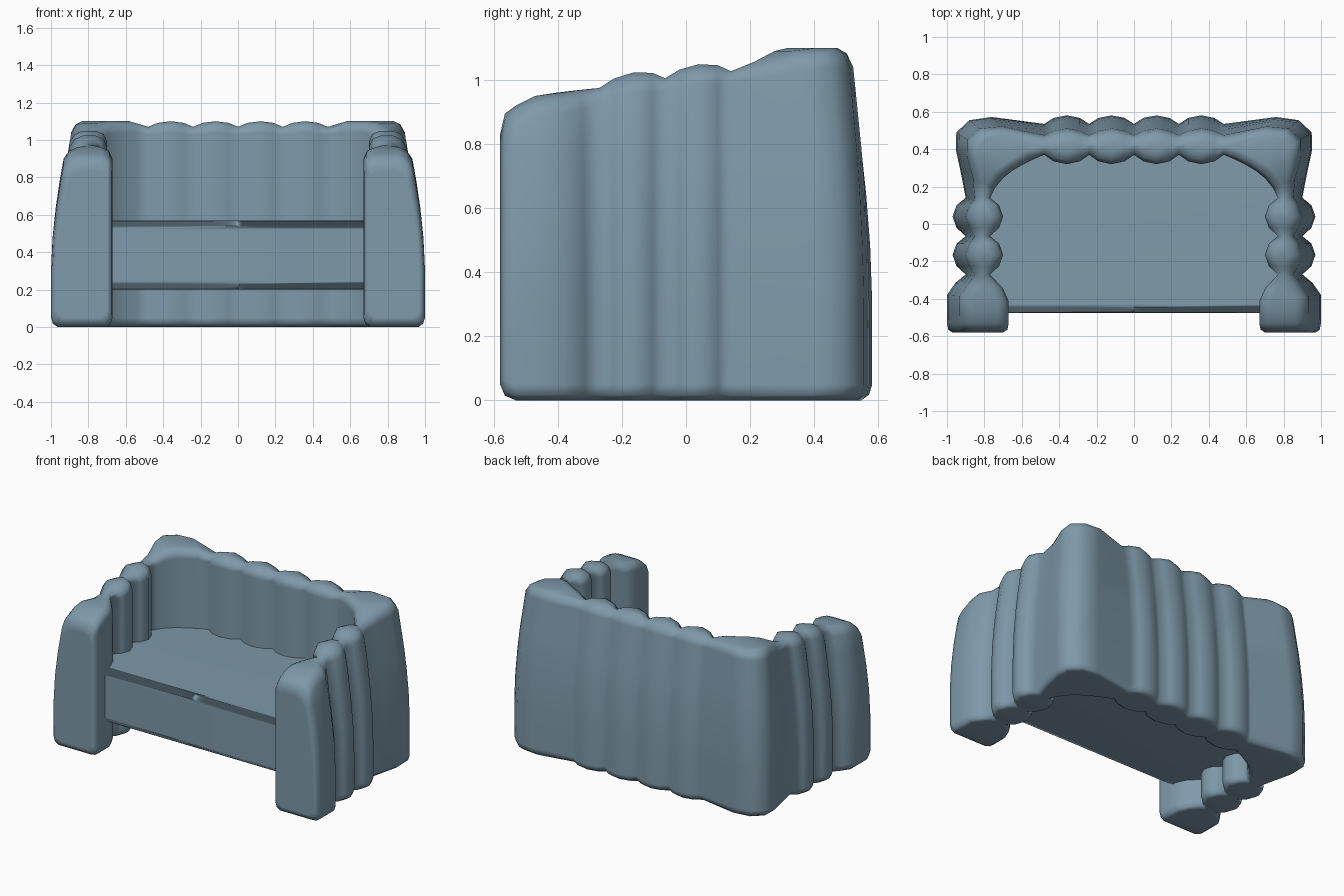
import bpy, bmesh
from mathutils import Vector

if "Cube" in bpy.data.objects:
    bpy.data.objects.remove(bpy.data.objects["Cube"])

mat = bpy.data.materials.new("blue_grey_upholstery")
mat.diffuse_color = (0.21, 0.32, 0.40, 1)
mat.use_nodes = True
mat.node_tree.nodes["Principled BSDF"].inputs["Base Color"].default_value = mat.diffuse_color


def make_object(name, bm):
    bmesh.ops.recalc_face_normals(bm, faces=bm.faces)
    for f in bm.faces:
        f.smooth = True
    me = bpy.data.meshes.new(name)
    bm.to_mesh(me)
    bm.free()
    me.materials.append(mat)
    ob = bpy.data.objects.new(name, me)
    bpy.context.collection.objects.link(ob)
    return ob


# Wall stations for the right half: inner x, y, outer x, y, top height, base height
stations = [
    (.70, -.58, .97, -.58, .83, .05),
    (.677, -.565, .993, -.565, .895, .015),
    (.67, -.53, 1.0, -.53, .92, 0),
    (.67, -.47, 1.0, -.47, .95, 0),
    (.672, -.41, 1.0, -.38, .96, 0),
    (.70, -.345, .955, -.315, .968, 0),
    (.77, -.27, .90, -.27, .975, 0),
]

# Two padded rolls on the side
for c, h0, h1 in ((-.165, .975, 1.005), (.04, 1.005, 1.027)):
    for o, f in ((-.06, .7), (0, 1), (.06, .7)):
        h = h0 + (h1 - h0) * (o + .1) / .2 + .033 * f
        stations.append((.77 - .07 * f, c + o, .90 + .07 * f, c + o, h, 0))
    stations.append((.77, c + .1, .90, c + .1, h1, 0))

# Thick rounded corner
stations += [
    (.745, .19, .925, .27, 1.055, 0),
    (.70, .245, .953, .40, 1.09, 0),
    (.65, .285, .95, .49, 1.10, 0),
    (.60, .315, .88, .555, 1.10, 0),
    (.54, .345, .76, .572, 1.10, 0),
    (.48, .37, .48, .535, 1.07, 0),
]

# Two padded rolls on this half of the back
for c in (.36, .12):
    for o, f in ((.07, .7), (0, 1), (-.07, .7)):
        stations.append((c + o, .37 - .05 * f, c + o, .535 + .046 * f, 1.07 + .03 * f, 0))
    stations.append((c - .12, .37, c - .12, .535, 1.07, 0))

stations += [(-a, b, -c, d, h, z) for a, b, c, d, h, z in reversed(stations[:-1])]


def section(ix, iy, ox, oy, h, z0):
    """Rounded upright section whose outer side leans in towards the top."""
    inner, outer = Vector((ix, iy, 0)), Vector((ox, oy, 0))
    w = (inner - outer).length
    u = (inner - outer) / w
    lean = min(.08, .4 * w)
    r = min(.06, .42 * (w - lean))
    pts = [(.035, z0), (.01, z0 + .018), (0, z0 + .05)]
    for z in (.3, .48, .64, .78, h - r):
        pts.append((lean * max(0, (z - .3) / (h - .3)) ** 1.7, z))
    pts += [(lean + .3 * r, h - .3 * r), (lean + r, h), (w - r, h),
            (w - .3 * r, h - .3 * r), (w, h - r),
            (w, z0 + .05), (w - .01, z0 + .018), (w - .035, z0)]
    return [outer + u * t + Vector((0, 0, z)) for t, z in pts]


# Wraparound arms and back
bm = bmesh.new()
rings = [[bm.verts.new(p) for p in section(*s)] for s in stations]
n = len(rings[0])
for a, b in zip(rings, rings[1:]):
    for i in range(n):
        j = (i + 1) % n
        bm.faces.new((a[i], a[j], b[j], b[i]))
bm.faces.new(rings[0])
bm.faces.new(rings[-1])
shell = make_object("arms_and_back", bm)
wn = shell.modifiers.new("soft_flat_ends", 'WEIGHTED_NORMAL')
wn.weight = 70

# Seat cushion, its sides and rear buried in the padded wall
bm = bmesh.new()
bmesh.ops.create_cube(bm, size=1)
for v in bm.verts:
    v.co = (v.co.x * 1.66, -.015 + v.co.y * .92, .385 + v.co.z * .37)
edges = [e for e in bm.edges if all(v.co.y < -.4 for v in e.verts)
         and abs(e.verts[0].co.x - e.verts[1].co.x) > 1]
bmesh.ops.bevel(bm, geom=edges, offset=.05, segments=4, profile=.5, affect='EDGES')
seat = make_object("seat", bm)
seat.modifiers.new("flat_panels", 'WEIGHTED_NORMAL').weight = 80
bpy.context.view_layer.objects.active = seat
seat.select_set(True)
bpy.ops.object.shade_smooth_by_angle(angle=.7)
